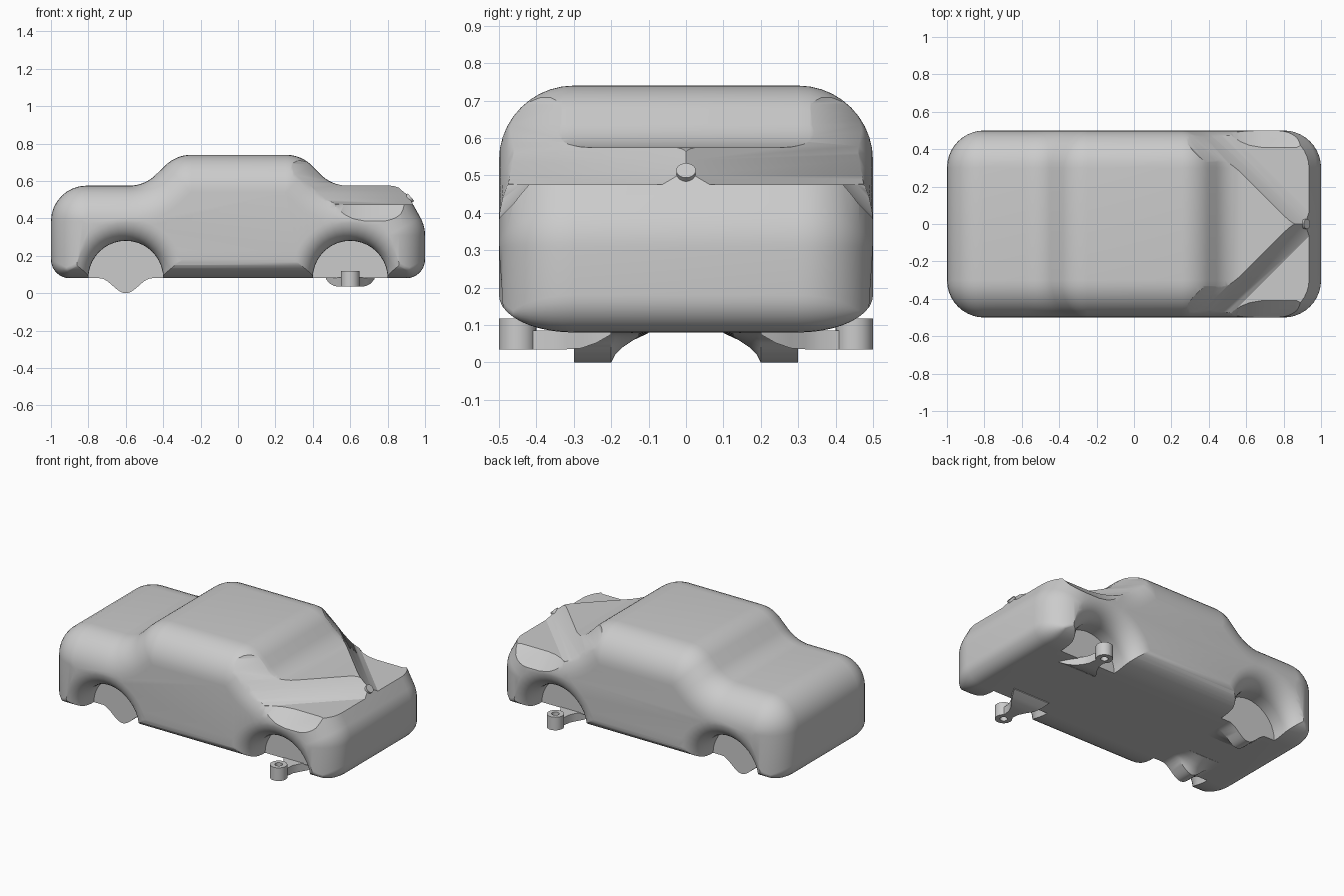
import bpy, bmesh
from math import sin, cos, tan, pi
from mathutils import Vector, Matrix

cube = bpy.data.objects.get("Cube")
if cube:
    bpy.data.objects.remove(cube, do_unlink=True)

grey = bpy.data.materials.new("body_grey")
grey.use_nodes = True
COLOUR = (0.6, 0.6, 0.6, 1)
grey.diffuse_color = COLOUR
grey.node_tree.nodes["Principled BSDF"].inputs["Base Color"].default_value = COLOUR


def loft(name, rings):
    """Skin a list of equal-length point rings and cap both ends."""
    bm = bmesh.new()
    rows = [[bm.verts.new(p) for p in ring] for ring in rings]
    n = len(rows[0])
    for a, b in zip(rows, rows[1:]):
        for i in range(n):
            j = (i + 1) % n
            bm.faces.new((a[i], a[j], b[j], b[i]))
    bm.faces.new(rows[0])
    bm.faces.new(rows[-1])
    bmesh.ops.recalc_face_normals(bm, faces=bm.faces)
    mesh = bpy.data.meshes.new(name)
    bm.to_mesh(mesh)
    bm.free()
    obj = bpy.data.objects.new(name, mesh)
    bpy.context.collection.objects.link(obj)
    mesh.materials.append(grey)
    return obj


def circle(centre, r, u, v, n=40):
    c, u, v = Vector(centre), Vector(u), Vector(v)
    return [c + r * (u * cos(2 * pi * i / n) + v * sin(2 * pi * i / n)) for i in range(n)]


def cut(obj, cutter):
    """Subtract the cutter from the object and delete it."""
    cutter.hide_render = True
    mod = obj.modifiers.new("cut", "BOOLEAN")
    mod.operation, mod.solver, mod.object = "DIFFERENCE", "EXACT", cutter
    bpy.context.view_layer.objects.active = obj
    bpy.ops.object.modifier_apply(modifier=mod.name)
    bpy.data.objects.remove(cutter, do_unlink=True)


def smooth(obj, angle=0.55):
    bpy.ops.object.select_all(action="DESELECT")
    obj.select_set(True)
    bpy.context.view_layer.objects.active = obj
    bpy.ops.object.shade_smooth_by_angle(angle=angle)


# Side outline: x, z, corner radius, inset share of the edge that follows
OUTLINE = [(-1, .08, .1, .5), (1, .08, .1, 1), (1, .36, .2, 1), (.88, .575, .12, 1),
           (.5, .575, .2, 1), (.34, .74, .2, 1), (-.33, .74, .2, 1),
           (-.5, .575, .2, 1), (-1, .575, .19, 1)]


def outline(inset, steps=9):
    """Rounded side outline, shrunk by an inset."""
    pts = [Vector(c[:2]) for c in OUTLINE]
    n = len(pts)
    dirs = [(pts[(i + 1) % n] - pts[i]).normalized() for i in range(n)]
    result = []
    for i in range(n):
        d0, d1 = dirs[i - 1], dirs[i]
        n0, n1 = Vector((-d0.y, d0.x)), Vector((-d1.y, d1.x))
        s0, s1 = inset * OUTLINE[i - 1][3], inset * OUTLINE[i][3]
        cross = d0.x * d1.y - d0.y * d1.x
        gap = n1 * s1 - n0 * s0
        corner = pts[i] + n0 * s0 + d0 * ((gap.x * d1.y - gap.y * d1.x) / cross)
        side = 1 if cross > 0 else -1
        r = max(OUTLINE[i][2] - side * inset, .015)
        turn = d0.angle(d1)
        centre = corner - d0 * (r * tan(turn / 2)) + n0 * (side * r)
        for k in range(steps):
            a = turn * k / (steps - 1)
            result.append(centre + r * (d0 * sin(a) - n0 * (side * cos(a))))
    return result


# Body shell with rounded flanks
EDGE, SEG = .2, 10
half = [(.5 - EDGE + EDGE * sin(a), EDGE * (1 - cos(a)))
        for a in [pi / 2 * k / SEG for k in range(SEG + 1)]]
stations = [(-y, t) for y, t in reversed(half)] + half
body = loft("body", [[(p.x, y, p.y) for p in outline(t)] for y, t in stations])

# Flared wheel wells
FLARE = .12
for x in (-.6, .6):
    for s in (-1, 1):
        rings = [circle((x, s * .3, .08), .2, (1, 0, 0), (0, 0, 1))]
        for k in range(9):
            a = pi / 2 * k / 8
            rings.append(circle((x, s * (.5 - FLARE + FLARE * sin(a)), .08),
                                .2 + FLARE * (1 - cos(a)), (1, 0, 0), (0, 0, 1)))
        rings.append(circle((x, s * .6, .08), .2 + FLARE, (1, 0, 0), (0, 0, 1)))
        cut(body, loft("well_cutter", rings))

# Bonnet flanks sweep diagonally down to flat wings, then lamp chamfers
SWEEP = [(.6, .475), (0, .475), (-.04, .5), (-.08, .54), (-.12, .59), (-.16, .635),
         (-.2, .69), (-.23, .76), (-.25, .85), (.6, .85)]
LAMP = [(.5, .005), (.53, .035), (.57, .06), (.62, .08), (.68, .09), (.87, .09),
        (.91, .07), (.93, .03)]
R = .5 ** .5
for s in (-1, 1):
    rings = [[((d + t) * R + .5, s * ((d - t) * R + .5), z) for d, z in SWEEP]
             for t in (-.6, .8)]
    cut(body, loft("sweep_cutter", rings))
    rings = [[(x, s * (.5 - c), .475), (x, s * .7, .275 - c),
              (x, s * .7, .6), (x, s * (.5 - c), .6)] for x, c in LAMP]
    cut(body, loft("lamp_cutter", rings))
smooth(body)

# Rear axle brackets and front steering arms
for side, s in (("right", -1), ("left", 1)):
    rings = []
    for y, depth in ((.3, 1), (.2, 1), (.19, .75), (.17, .5), (.14, .25), (.1, .02)):
        ring = [(-.6 + .14 * u / 10, s * y, .08 - .08 * depth * (1 + cos(pi * u / 10)) / 2)
                for u in range(-10, 11)]
        rings.append(ring + [(-.46, s * y, .1), (-.74, s * y, .1)])
    smooth(loft(side + "_rear_bracket", rings))

    rings = []
    for y, w, low in ((.2, .13, .075), (.24, .11, .052), (.28, .085, .038),
                      (.32, .055, .035), (.36, .035, .035), (.42, .028, .035)):
        rings.append([(.6 - w, s * y, low), (.6 + w, s * y, low),
                      (.6 + w, s * y, .085), (.6 - w, s * y, .085)])
    smooth(loft(side + "_front_arm", rings))

    hub = loft(side + "_front_hub", [circle((.6, s * .45, z), .05, (1, 0, 0), (0, 1, 0), 32)
                                     for z in (.035, .118)])
    cut(hub, loft("hub_cutter", [circle((.6, s * .45, z), .022, (1, 0, 0), (0, 1, 0), 24)
                                 for z in (0, .2)]))
    smooth(hub)

# Plain stud on the nose
tilt = Vector((.75, 0, .66))
across = Vector((0, 1, 0))
up = tilt.cross(across)
smooth(loft("nose_stud", [circle(Vector((.91, 0, .5)) + tilt * h, .026, across, up, 20)
                          for h in (-.03, .02)]))
